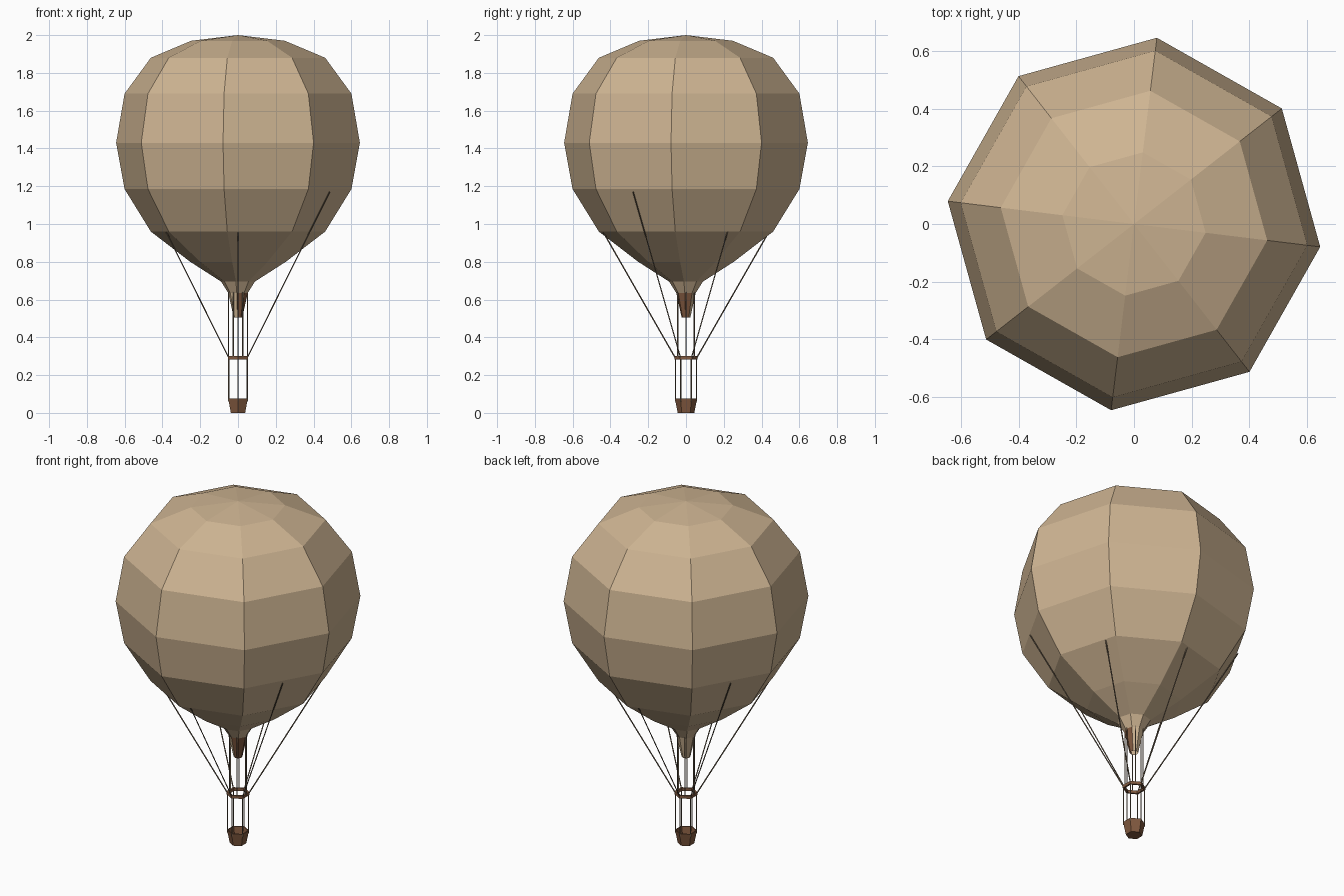
import bpy, bmesh
from math import sin, cos, radians
from mathutils import Vector

if "Cube" in bpy.data.objects:
    bpy.data.objects.remove(bpy.data.objects["Cube"])


def material(name, rgb):
    m = bpy.data.materials.new(name)
    m.diffuse_color = (*rgb, 1)
    m.use_nodes = True
    m.node_tree.nodes["Principled BSDF"].inputs["Base Color"].default_value = m.diffuse_color
    return m


TAN = material("tan_cloth", (0.62, 0.46, 0.29))
BROWN = material("brown_wicker", (0.22, 0.10, 0.05))
ROPE = material("rope", (0.20, 0.15, 0.10))


def polar(r, deg, z):
    a = radians(deg)
    return Vector((r * cos(a), r * sin(a), z))


def finish(name, bm, mats):
    bmesh.ops.recalc_face_normals(bm, faces=bm.faces)
    me = bpy.data.meshes.new(name)
    bm.to_mesh(me)
    bm.free()
    for m in mats:
        me.materials.append(m)
    ob = bpy.data.objects.new(name, me)
    bpy.context.collection.objects.link(ob)
    return ob


def lathe(name, profile, sides, phase, mats, closed=False):
    """Faceted surface of revolution; a zero radius makes a pole."""
    bm = bmesh.new()
    rings = []
    for r, z in profile:
        if r == 0:
            rings.append([bm.verts.new((0, 0, z))] * sides)
        else:
            rings.append([bm.verts.new(polar(r, phase + 360 * i / sides, z))
                          for i in range(sides)])
    pairs = list(zip(rings, rings[1:]))
    if closed:
        pairs.append((rings[-1], rings[0]))
    for a, b in pairs:
        for i in range(sides):
            j = (i + 1) % sides
            bm.faces.new(list(dict.fromkeys((a[i], a[j], b[j], b[i]))))
    return finish(name, bm, mats)


def rope(name, a, b, r=0.0035):
    d = b - a
    bm = bmesh.new()
    bmesh.ops.create_cone(bm, segments=4, radius1=r, radius2=r,
                          depth=d.length, cap_ends=True)
    ob = finish(name, bm, [ROPE])
    ob.location = (a + b) / 2
    ob.rotation_mode = 'QUATERNION'
    ob.rotation_quaternion = d.to_track_quat('Z', 'Y')


# Eight-gore envelope, tapering into the filler neck
envelope = lathe("envelope", [
    (0.023, 0.505), (0.052, 0.635), (0.09, 0.695), (0.255, 0.80),
    (0.465, 0.96), (0.605, 1.185), (0.65, 1.43), (0.605, 1.69),
    (0.465, 1.88), (0.25, 1.97), (0, 2.0)], 8, -7, [TAN, BROWN])

# Darker cloth on one side of the neck
for i in (0, 6, 7):
    envelope.data.polygons[i].material_index = 1

# Open six-sided basket with a floor
lathe("basket", [(0, 0), (0.044, 0), (0.059, 0.075), (0.053, 0.075),
                 (0.040, 0.008), (0, 0.008)], 6, 30, [BROWN])

# Load ring
lathe("load_ring", [(0.050, 0.283), (0.061, 0.283), (0.061, 0.30),
                    (0.050, 0.30)], 6, 30, [BROWN], closed=True)

# Ropes: basket to ring, ring to envelope, ring to neck
for i in range(6):
    a = 30 + 60 * i
    rope(f"basket_rope_{i}", polar(0.056, a, 0.06), polar(0.056, a, 0.29))
    rope(f"envelope_rope_{i}", polar(0.056, a, 0.29), polar(0.56, a, 1.17))
    rope(f"neck_rope_{i}", polar(0.05, a + 30, 0.29),
         polar(0.05, a + 30, 0.67))
